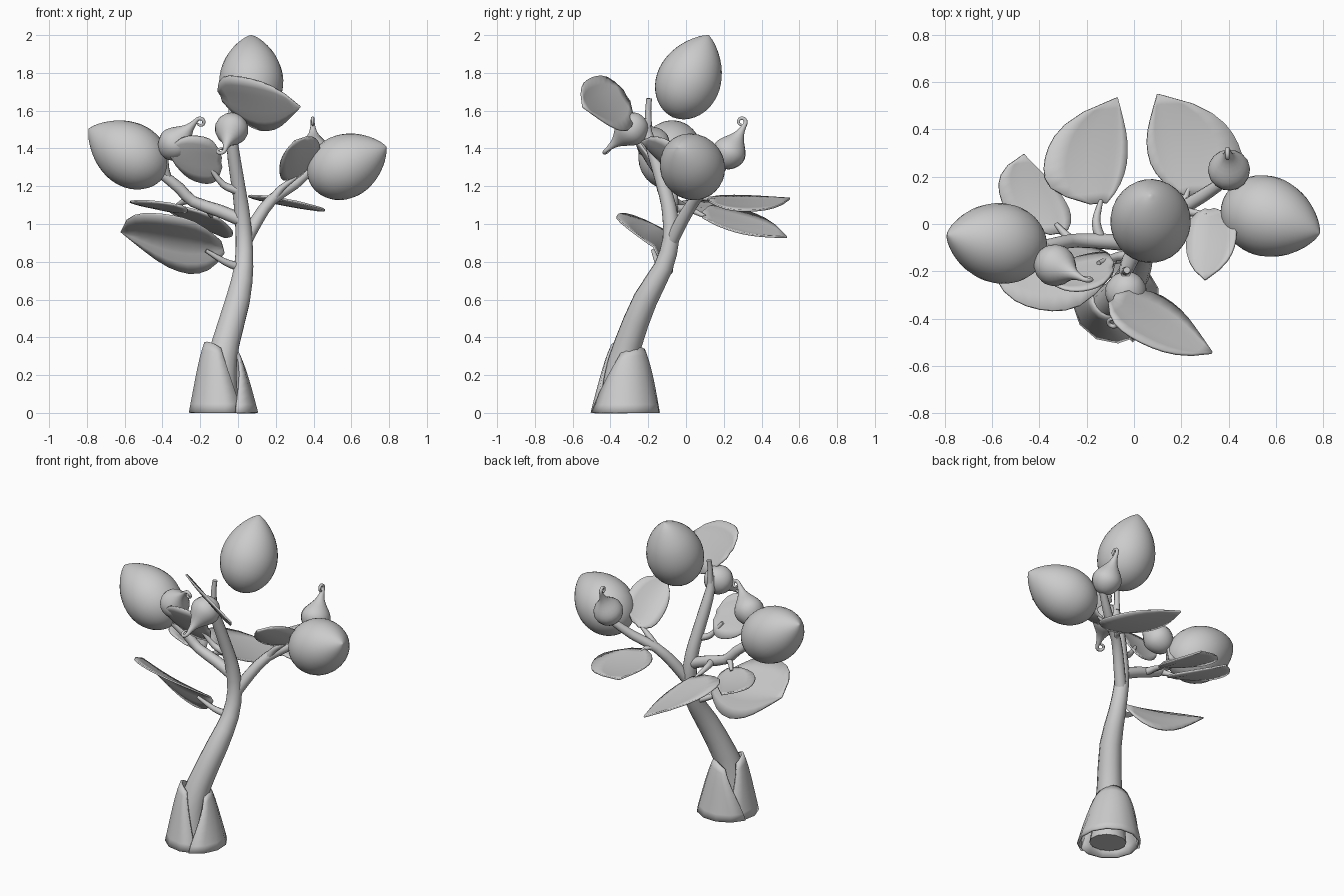
import bpy, bmesh, math
from mathutils import Vector

if "Cube" in bpy.data.objects:
    bpy.data.objects.remove(bpy.data.objects["Cube"])

grey = bpy.data.materials.new("pale_grey")
grey.diffuse_color = (0.6, 0.6, 0.6, 1)
grey.use_nodes = True
grey.node_tree.nodes["Principled BSDF"].inputs["Base Color"].default_value = grey.diffuse_color


def finish(name, bm, angle=50):
    bmesh.ops.recalc_face_normals(bm, faces=bm.faces)
    me = bpy.data.meshes.new(name)
    bm.to_mesh(me)
    bm.free()
    me.materials.append(grey)
    ob = bpy.data.objects.new(name, me)
    bpy.context.collection.objects.link(ob)
    bpy.ops.object.select_all(action='DESELECT')
    bpy.context.view_layer.objects.active = ob
    ob.select_set(True)
    bpy.ops.object.shade_smooth_by_angle(angle=math.radians(angle))
    return ob


def smooth(pts, n):
    """Catmull-Rom refinement of (x, y, z, r) points."""
    p = [Vector(q) for q in pts]
    p = [p[0] * 2 - p[1]] + p + [p[-1] * 2 - p[-2]]
    out = []
    for i in range(1, len(p) - 2):
        a, b, c, d = p[i - 1:i + 3]
        for k in range(n):
            t = k / n
            out.append(0.5 * (2 * b + (c - a) * t + (2 * a - 5 * b + 4 * c - d) * t * t
                              + (3 * b - a - 3 * c + d) * t ** 3))
    return out + [p[-2]]


def tube(name, pts, sides=10, refine=2):
    """Round limb through (x, y, z, radius) points."""
    q = smooth(pts, refine)
    c = [v.xyz for v in q]
    bm = bmesh.new()
    rings, u = [], None
    for i, v in enumerate(q):
        t = (c[min(i + 1, len(c) - 1)] - c[max(i - 1, 0)]).normalized()
        u = t.orthogonal() if u is None else u - t * u.dot(t)
        u.normalize()
        w = t.cross(u)
        r = max(v[3], 0.0015)
        rings.append([bm.verts.new(c[i] + r * (u * math.cos(a) + w * math.sin(a)))
                      for a in (2 * math.pi * k / sides for k in range(sides))])
    for a, b in zip(rings, rings[1:]):
        for k in range(sides):
            bm.faces.new((a[k], a[(k + 1) % sides], b[(k + 1) % sides], b[k]))
    bm.faces.new(rings[0][::-1])
    bm.faces.new(rings[-1])
    return finish(name, bm)


def pod(name, base, tip):
    """Egg-shaped pod with a pointed end."""
    base, axis = Vector(base), Vector(tip) - Vector(base)
    prof = [(0, 0), (.015, .042), (.06, .085), (.14, .125), (.25, .155), (.38, .169),
            (.5, .168), (.62, .154), (.74, .128), (.85, .09), (.93, .052), (.975, .023), (1, 0)]
    tube(name, [(*(base + axis * t), r) for t, r in prof], 28)


def bud(name, base, tip, side):
    """Onion-shaped bud ending in a curled tendril."""
    base, axis = Vector(base), Vector(tip) - Vector(base)
    d = axis.normalized()
    s = Vector(side)
    s = (s - d * s.dot(d)).normalized()
    prof = [(0, 0), (.03, .038), (.12, .068), (.24, .086), (.36, .088), (.48, .072),
            (.6, .045), (.72, .024), (.85, .014)]
    pts = [(*(base + axis * t), r) for t, r in prof]
    cr = 0.022
    mid = base + axis * 0.92 + s * cr
    for k in range(8):
        a = k * math.radians(42)
        p = mid + cr * (1 - k * .04) * (-s * math.cos(a) + d * math.sin(a))
        pts.append((*p, .011 - .0007 * k))
    tube(name, pts, 16)


FULL = [.2, .6, .85, .96, 1, 1, .97, .9, .76, .5, 0.01]
SLIM = [.2, .55, .8, .94, 1, .97, .88, .72, .5, .26, 0.01]


def leaf(name, base, tip, left, right, left_w, right_w, sag=0.014):
    """Broad pointed blade through four outline points, slightly cupped."""
    base, tip, left, right = (Vector(v) for v in (base, tip, left, right))
    mid = (base + tip) / 2
    n = (tip - base).cross(left - right).normalized()
    if n.z < 0:
        n = -n
    bm = bmesh.new()
    rows = []
    for i in range(len(FULL)):
        t = i / (len(FULL) - 1)
        c = base.lerp(tip, t) - n * sag * math.sin(math.pi * t)
        row = []
        for s in (-1, -.66, -.33, 0, .33, .66, 1):
            edge, w = (left - mid, left_w[i]) if s < 0 else (right - mid, right_w[i])
            row.append(bm.verts.new(c + edge * abs(s) * w + n * sag * s * s * w))
        rows.append(row)
    for a, b in zip(rows, rows[1:]):
        for k in range(6):
            bm.faces.new((a[k], a[k + 1], b[k + 1], b[k]))
    ob = finish(name, bm)
    m = ob.modifiers.new("thickness", 'SOLIDIFY')
    m.thickness = 0.01
    m.offset = 0


def sheath(name, centre_deg, half_deg, height, grow, cols, taper):
    """One faceted wrap-around husk at the foot of the trunk."""
    bm = bmesh.new()
    rows = 8
    grid = []
    for j in range(rows + 1):
        t = j / rows
        row = []
        for k in range(cols + 1):
            s = 2 * k / cols - 1
            a = math.radians(centre_deg + s * half_deg * (1 - taper * t ** 1.3))
            z = height * t * (1 - .09 * s * s * t)
            r = .18 + grow - .088 * z / .37 - .012 * t ** 6
            cx, cy = -.08 - .02 * t, -.325 + .01 * t
            row.append(bm.verts.new((cx + r * math.cos(a), cy + r * math.sin(a), z)))
        grid.append(row)
    for a, b in zip(grid, grid[1:]):
        for k in range(cols):
            bm.faces.new((a[k], a[k + 1], b[k + 1], b[k]))
    ob = finish(name, bm)
    m = ob.modifiers.new("thickness", 'SOLIDIFY')
    m.thickness = 0.014
    m.offset = 0


# Foot husks and trunk
sheath("husk_front", 214, 90, .375, -.006, 6, .3)
sheath("husk_back", 45, 113, .345, .004, 8, .45)
tube("trunk", [(-.1, -.36, .03, .11), (-.095, -.345, .2, .09), (-.065, -.305, .37, .075),
               (0, -.215, .6, .066), (.03, -.12, .77, .052), (.032, -.08, .92, .045),
               (.022, -.085, 1.05, .042), (.01, -.105, 1.15, .038), (-.02, -.16, 1.34, .035),
               (-.035, -.205, 1.48, .028), (-.035, -.21, 1.56, .018)], 12)

# Branches
tube("left_branch", [(.02, -.085, 1.02, .035), (-.1, -.075, 1.07, .034), (-.24, -.07, 1.12, .03),
                     (-.31, -.08, 1.19, .03), (-.41, -.1, 1.27, .026)])
tube("right_branch", [(.035, -.08, .9, .035), (.1, -.02, 1.02, .034), (.18, .05, 1.13, .03),
                      (.3, .125, 1.21, .028), (.41, .2, 1.31, .022)])
tube("left_bud_stalk", [(-.37, -.09, 1.24, .022), (-.385, -.115, 1.3, .02), (-.385, -.135, 1.37, .018)])
tube("top_twig", [(-.035, -.2, 1.52, .02), (-.035, -.2, 1.6, .016), (-.03, -.195, 1.665, .015)], 8)

# Pods
pod("top_pod", (.07, -.07, 1.565), (.07, .12, 2.0))
pod("left_pod", (-.39, -.11, 1.255), (-.79, -.045, 1.505))
pod("right_pod", (.385, .09, 1.22), (.785, -.04, 1.41))

# Buds
bud("top_bud", (-.015, -.22, 1.56), (-.075, -.44, 1.375), (-1, 0, -.3))
bud("left_bud", (-.395, -.145, 1.36), (-.2, -.24, 1.57), (1, 0, -.6))
bud("right_bud", (.405, .185, 1.3), (.395, .325, 1.55), (0, -1, .3))

# Leaves: base, tip, widest point on each side, and the fullness of each side
leaves = {
    "lower_left_leaf": ((-.08, -.17, .88), (-.62, -.1, .96), (-.4, -.36, 1.05), (-.31, -.07, .745), FULL, SLIM),
    "back_left_leaf": ((-.13, .09, 1.04), (-.07, .535, .93), (-.375, .28, 1.08), (-.025, .3, .95), FULL, SLIM),
    "side_left_leaf": ((-.32, -.04, 1.1), (-.465, .295, 1.09), (-.56, .1, 1.12), (-.29, .1, 1.06), FULL, SLIM),
    "back_right_leaf": ((.25, .12, 1.13), (.1, .55, 1.135), (.055, .3, 1.15), (.44, .34, 1.07), SLIM, FULL),
    "front_right_leaf": ((.32, .06, 1.25), (.3, -.235, 1.44), (.22, -.07, 1.28), (.43, -.06, 1.42), FULL, FULL),
    "front_left_leaf": ((-.09, -.18, 1.33), (-.37, -.23, 1.38), (-.21, -.28, 1.465), (-.2, -.13, 1.22), FULL, FULL),
    "top_leaf": ((-.09, -.32, 1.68), (.33, -.545, 1.62), (.03, -.5, 1.775), (.16, -.33, 1.49), FULL, SLIM),
}
for name, args in leaves.items():
    leaf(name, *args)

# Leaf stalks, each a slim bent twig
stalks = {
    "lower_left": ((.01, -.12, .77), (-.07, -.15, .8), (-.17, -.175, .86)),
    "back_left": ((-.14, -.07, 1.08), (-.16, .01, 1.08), (-.14, .1, 1.04)),
    "side_left": ((-.26, -.07, 1.13), (-.285, -.05, 1.12), (-.33, .0, 1.095)),
    "back_right": ((.18, .05, 1.13), (.21, .09, 1.14), (.23, .15, 1.125)),
    "front_right": ((.19, .05, 1.14), (.23, .05, 1.19), (.31, .04, 1.25)),
    "front_left": ((-.01, -.13, 1.18), (-.08, -.14, 1.21), (-.15, -.165, 1.3)),
}
for name, (a, b, c) in stalks.items():
    tube(name + "_leaf_stalk", [(*a, .024), (*b, .018), (*c, .01)], 8, 3)
